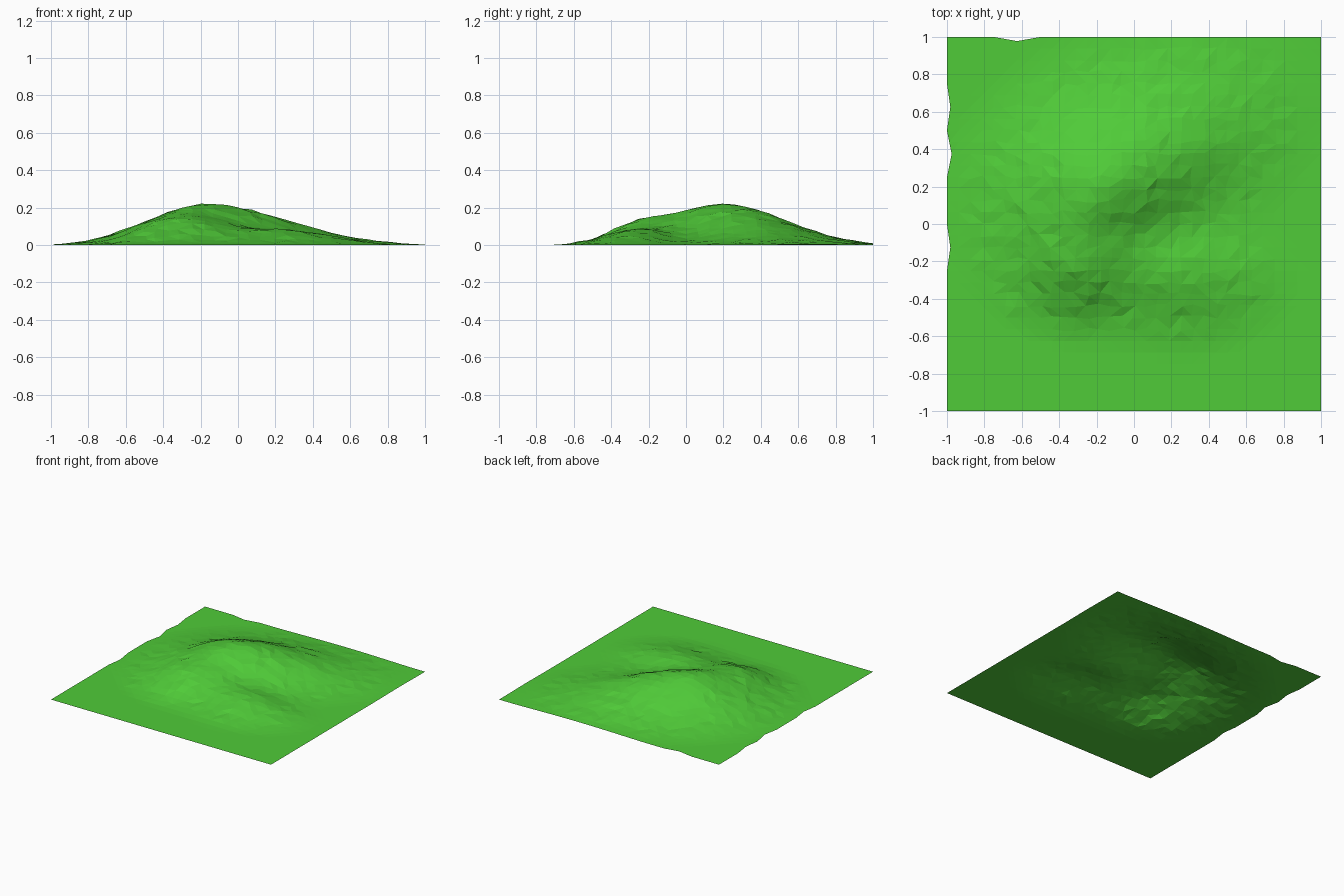
import bpy, bmesh, math, random
from mathutils import Vector

if "Cube" in bpy.data.objects:
    bpy.data.objects.remove(bpy.data.objects["Cube"])

random.seed(4)
N = 32  # grid divisions per side

# Hills: centre x, y, height, axis angle, sigma (+axis, -axis, +side, -side)
HILLS = [
    (-0.17, 0.20, 0.222, 28, 0.48, 0.32, 0.28, 0.23),   # main ridge
    (-0.30, -0.26, 0.090, 0, 0.17, 0.19, 0.16, 0.15),   # front left spur
    (0.25, -0.27, 0.080, 0, 0.26, 0.26, 0.15, 0.18),    # low front right mound
]


def height(x, y):
    z = 0
    for cx, cy, h, ang, a1, a2, b1, b2 in HILLS:
        c, s = math.cos(math.radians(ang)), math.sin(math.radians(ang))
        u = (x - cx) * c + (y - cy) * s
        v = (y - cy) * c - (x - cx) * s
        u /= a1 if u > 0 else a2
        v /= b1 if v > 0 else b2
        z += h * math.exp(-0.5 * (u * u + v * v))
    return max(0, z - 0.004)


# Terrain sheet
bm = bmesh.new()
bmesh.ops.create_grid(bm, x_segments=N, y_segments=N, size=1)
for v in bm.verts:
    x, y = v.co.x, v.co.y
    z = height(x, y)
    if z > 0.01:  # slightly irregular facets on the slopes
        v.co.x += random.uniform(-0.012, 0.012)
        v.co.y += random.uniform(-0.012, 0.012)
        z += random.uniform(-0.003, 0.003)
    v.co.z = z

# Small worn notches on the left and back edges
NOTCHES = [(-1, 0.625, 0.018), (-1, 0.375, 0.025), (-1, -0.125, 0.018)]
for v in bm.verts:
    for ex, ny, depth in NOTCHES:
        if v.co.x < -0.99 or v.co.x == ex:
            v.co.x += depth * max(0, 1 - abs(v.co.y - ny) / 0.125)
    if v.co.y > 0.99:
        v.co.y -= 0.022 * max(0, 1 - abs(v.co.x + 0.625) / 0.125)

bmesh.ops.triangulate(bm, faces=bm.faces[:])
bmesh.ops.recalc_face_normals(bm, faces=bm.faces[:])
if sum((f.normal.z for f in bm.faces)) < 0:
    bmesh.ops.reverse_faces(bm, faces=bm.faces[:])

mesh = bpy.data.meshes.new("grassy_hill")
bm.to_mesh(mesh)
bm.free()
hill = bpy.data.objects.new("grassy_hill", mesh)
bpy.context.collection.objects.link(hill)

# Grass colour
grass = bpy.data.materials.new("grass")
grass.diffuse_color = (0.08, 0.6, 0.04, 1)
grass.use_nodes = True
grass.node_tree.nodes["Principled BSDF"].inputs["Base Color"].default_value = grass.diffuse_color
mesh.materials.append(grass)
